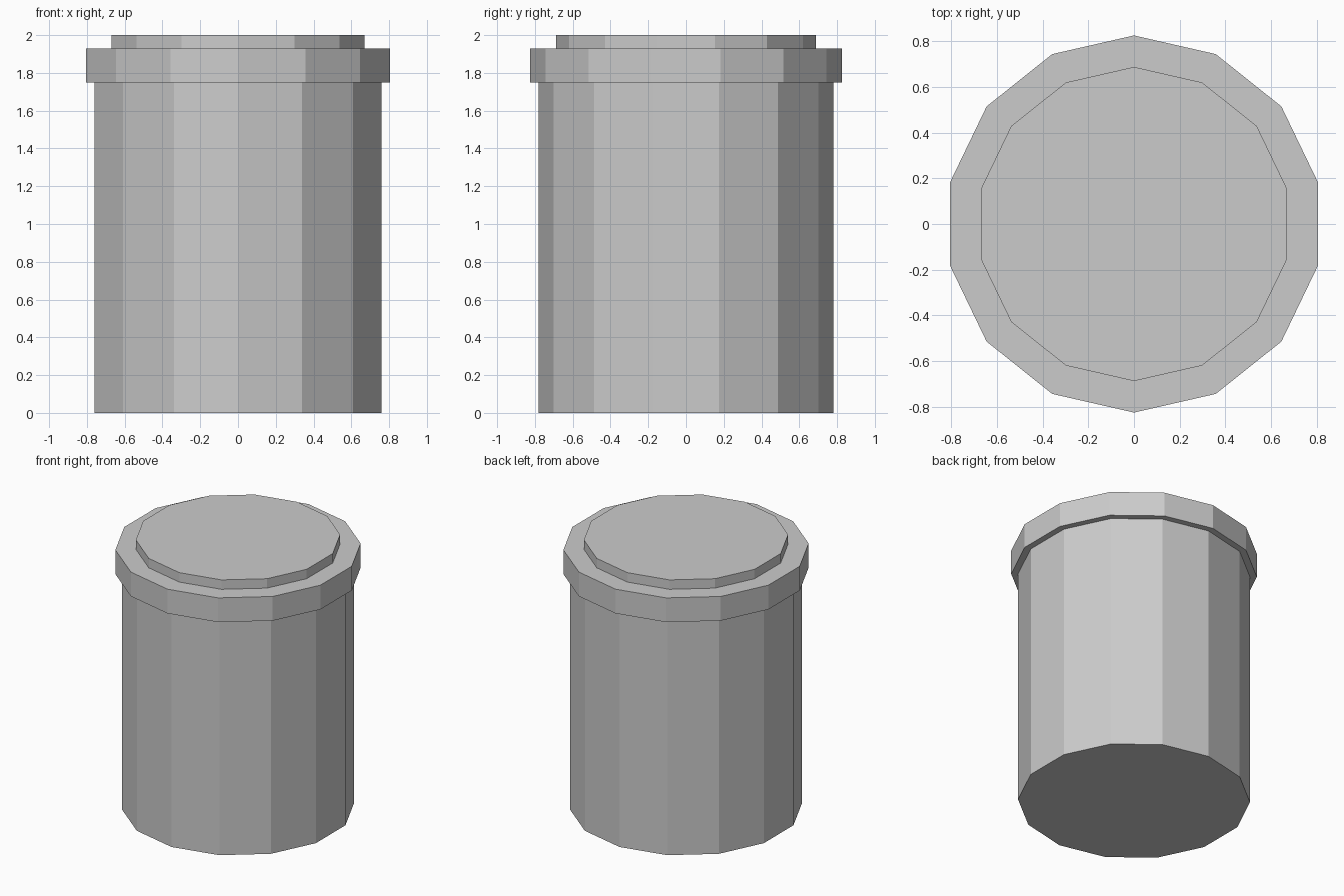
import bpy, bmesh, math

if "Cube" in bpy.data.objects:
    bpy.data.objects.remove(bpy.data.objects["Cube"])

SIDES = 14


def turned(name, profile):
    """Closed faceted solid from (radius, z) rings, listed bottom to top."""
    bm = bmesh.new()
    rings = []
    for r, z in profile:
        angles = [math.pi / 2 + math.tau * i / SIDES for i in range(SIDES)]
        rings.append([bm.verts.new((r * math.cos(a), r * math.sin(a), z)) for a in angles])
    for low, high in zip(rings, rings[1:]):
        for i in range(SIDES):
            j = (i + 1) % SIDES
            bm.faces.new((low[i], low[j], high[j], high[i]))
    bm.faces.new(rings[0][::-1])
    bm.faces.new(rings[-1])
    bmesh.ops.recalc_face_normals(bm, faces=bm.faces)
    mesh = bpy.data.meshes.new(name)
    bm.to_mesh(mesh)
    bm.free()
    obj = bpy.data.objects.new(name, mesh)
    bpy.context.collection.objects.link(obj)
    return obj


# Straight-sided container
turned("canister_body", [(0.78, 0), (0.78, 1.75)])

# Overhanging lid with a raised disc on top
turned("lid", [(0.826, 1.75), (0.826, 1.93), (0.688, 1.93), (0.688, 2.0)])
